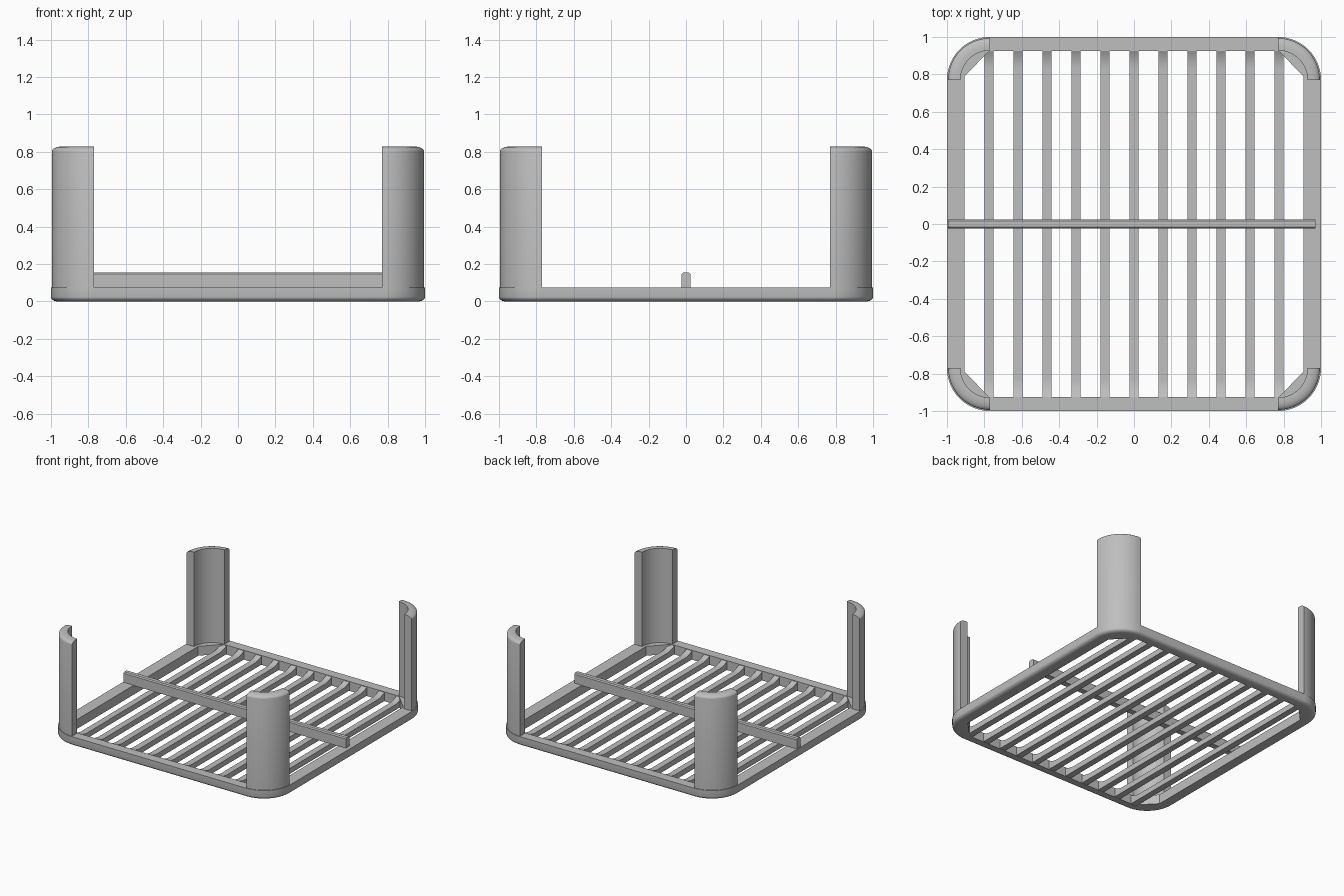
import bpy, bmesh, math

if "Cube" in bpy.data.objects:
    bpy.data.objects.remove(bpy.data.objects["Cube"])

grey = bpy.data.materials.new("plain_grey")
grey.diffuse_color = (0.52, 0.52, 0.52, 1)
grey.use_nodes = True
grey.node_tree.nodes["Principled BSDF"].inputs["Base Color"].default_value = grey.diffuse_color


def finish(name, bm, smooth=True):
    bmesh.ops.recalc_face_normals(bm, faces=bm.faces)
    mesh = bpy.data.meshes.new(name)
    bm.to_mesh(mesh)
    bm.free()
    mesh.materials.append(grey)
    ob = bpy.data.objects.new(name, mesh)
    bpy.context.collection.objects.link(ob)
    if smooth:
        bpy.ops.object.select_all(action='DESELECT')
        ob.select_set(True)
        bpy.context.view_layer.objects.active = ob
        bpy.ops.object.shade_smooth_by_angle(angle=math.radians(35))
    return ob


def bridge(bm, a, b, closed):
    n = len(a)
    for i in range(n if closed else n - 1):
        j = (i + 1) % n
        bm.faces.new((a[i], a[j], b[j], b[i]))


C, R, SEG = 0.77, 0.23, 16      # corner centre, corner radius, steps per corner
CORNERS = [(1, 1), (-1, 1), (-1, -1), (1, -1)]


def outer_loop(inset):
    pts = []
    for q, (sx, sy) in enumerate(CORNERS):
        for i in range(SEG + 1):
            a = math.pi / 2 * (q + i / SEG)
            pts.append((sx * C + (R - inset) * math.cos(a),
                        sy * C + (R - inset) * math.sin(a)))
    return pts


def inner_loop():
    # straight sides joined by chamfered corners
    pts = []
    for q, (sx, sy) in enumerate(CORNERS):
        for i in range(SEG + 1):
            t = i / SEG if q % 2 == 0 else 1 - i / SEG
            pts.append((sx * (0.905 + (0.775 - 0.905) * t),
                        sy * (0.79 + (0.925 - 0.79) * t)))
    return pts


# base frame with a rounded lower outer edge
bm = bmesh.new()
levels = [(outer_loop(0), 0.075)]
for k in range(6):
    a = math.pi / 2 * k / 5
    levels.append((outer_loop(0.035 * (1 - math.cos(a))), 0.025 * (1 - math.sin(a))))
levels += [(inner_loop(), 0), (inner_loop(), 0.075)]
rings = [[bm.verts.new((x, y, z)) for x, y in pts] for pts, z in levels]
for k in range(len(rings)):
    bridge(bm, rings[k], rings[(k + 1) % len(rings)], True)
finish("base_frame", bm)

# curved corner posts with a rounded top
R_IN, R_OUT = 0.158, 0.224
profile = [(R_IN, 0.05), (R_OUT, 0.05), (R_OUT, 0.803)]
for k in range(1, 7):
    a = math.pi / 2 * k / 6
    profile.append((R_OUT - 0.05 * (1 - math.cos(a)), 0.803 + 0.025 * math.sin(a)))
profile.append((R_IN, 0.828))
for q, (sx, sy) in enumerate(CORNERS):
    bm = bmesh.new()
    sections = []
    for i in range(SEG + 1):
        a = math.pi / 2 * (q + i / SEG)
        sections.append([bm.verts.new((sx * C + r * math.cos(a),
                                       sy * C + r * math.sin(a), z)) for r, z in profile])
    for s, t in zip(sections, sections[1:]):
        bridge(bm, s, t, True)
    bm.faces.new(sections[0])
    bm.faces.new(sections[-1])
    finish(f"corner_post_{q + 1}", bm)

# floor slats, upper side sweeping up into the frame at both ends
W, MID, END, SWEEP = 0.05, 0.045, 0.073, 0.10
top = []
for k in range(7):
    t = k / 6
    top.append((0.93 - SWEEP * t, MID + (END - MID) * (1 - t) ** 2))
side = [(-0.93, 0.002), (0.93, 0.002)] + top + [(-y, z) for y, z in reversed(top)]
for n in range(11):
    x = (n - 5) * 0.155
    bm = bmesh.new()
    left = [bm.verts.new((x - W / 2, y, z)) for y, z in side]
    right = [bm.verts.new((x + W / 2, y, z)) for y, z in side]
    bridge(bm, left, right, True)
    bm.faces.new(left)
    bm.faces.new(right)
    finish(f"slat_{n + 1}", bm)

# raised divider bar across the middle, top edges eased
bm = bmesh.new()
section = [(-0.023, 0.072), (0.023, 0.072), (0.023, 0.147), (0.015, 0.155),
           (-0.015, 0.155), (-0.023, 0.147)]
ends = [[bm.verts.new((x, y, z)) for y, z in section] for x in (-0.995, 0.97)]
bridge(bm, ends[0], ends[1], True)
bm.faces.new(ends[0])
bm.faces.new(ends[1])
finish("divider_bar", bm, smooth=False)
